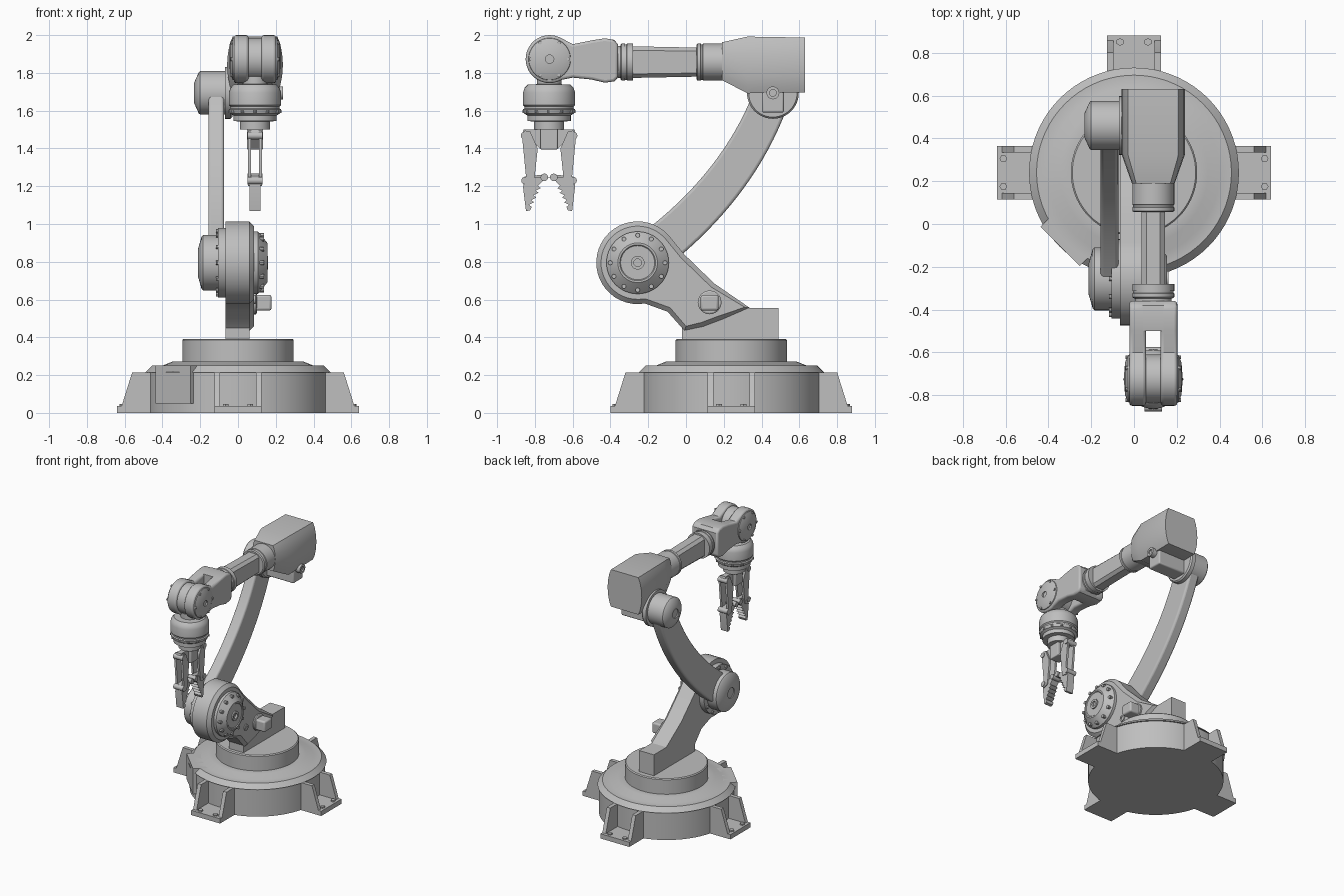
import bpy, bmesh
from math import sin, cos, pi, radians
from mathutils import Matrix, Vector

if "Cube" in bpy.data.objects:
    bpy.data.objects.remove(bpy.data.objects["Cube"])

grey = bpy.data.materials.new("machine_grey")
grey.use_nodes = True
grey.diffuse_color = (0.52, 0.52, 0.52, 1)
grey.node_tree.nodes["Principled BSDF"].inputs["Base Color"].default_value = (0.52, 0.52, 0.52, 1)
parts = []


def finish(name, bm, bevel=0):
    bmesh.ops.recalc_face_normals(bm, faces=bm.faces)
    mesh = bpy.data.meshes.new(name)
    bm.to_mesh(mesh)
    bm.free()
    mesh.materials.append(grey)
    ob = bpy.data.objects.new(name, mesh)
    bpy.context.collection.objects.link(ob)
    if bevel:
        mod = ob.modifiers.new("edge_bevel", "BEVEL")
        mod.width, mod.segments, mod.limit_method = bevel, 3, "ANGLE"
        mod.angle_limit = radians(40)
    parts.append(ob)
    return ob


def loft(name, rings, bevel=0):
    """Skin a list of equal-length point rings and cap both ends."""
    bm = bmesh.new()
    rows = [[bm.verts.new(p) for p in ring] for ring in rings]
    n = len(rows[0])
    for a, b in zip(rows, rows[1:]):
        for i in range(n):
            bm.faces.new((a[i], a[(i + 1) % n], b[(i + 1) % n], b[i]))
    bm.faces.new(rows[0])
    bm.faces.new(rows[-1])
    return finish(name, bm, bevel)


def lathe(name, profile, centre, axis="Z", seg=48):
    """Turn (radius, position) pairs about an axis through centre."""
    rings = []
    for r, h in profile:
        r = max(r, 0.001)
        ring = []
        for i in range(seg):
            u, v = r * cos(2 * pi * i / seg), r * sin(2 * pi * i / seg)
            p = {"X": (h, u, v), "Y": (u, h, v), "Z": (u, v, h)}[axis]
            ring.append(Vector(p) + Vector(centre))
        rings.append(ring)
    return loft(name, rings)


def prism(name, outline, x0, x1, bevel=0):
    return loft(name, [[(x, y, z) for y, z in outline] for x in (x0, x1)], bevel)


def box(name, lo, hi, bevel=0):
    return prism(name, [(lo[1], lo[2]), (hi[1], lo[2]), (hi[1], hi[2]), (lo[1], hi[2])],
                 lo[0], hi[0], bevel)


def arc(c, r, a0, a1, n=28):
    steps = [radians(a0 + (a1 - a0) * i / n) for i in range(n + 1)]
    return [(c[0] + r * cos(a), c[1] + r * sin(a)) for a in steps]


def bolt_ring(name, c, r, x0, x1, count, size):
    for i in range(count):
        a = 2 * pi * i / count
        lathe(name, [(size, x0), (size, x1)], (0, c[0] + r * cos(a), c[1] + r * sin(a)), "X", 8)


# Round base, raised turntable
BASE = (0, 0.24, 0)
lathe("base", [(0, 0), (.48, 0), (.48, .215), (.49, .215), (.455, .25), (.40, .25),
               (.345, .272), (.295, .272), (.295, .385), (.288, .392), (0, .392)], BASE, seg=72)

# Four bracket feet with ribs and bolts
for k in range(4):
    foot = [box("foot_plate", (.4, -.125, 0), (.64, .125, .037))]
    for s in (-1, 1):
        rib = [(.4, 0), (.635, 0), (.615, .04), (.56, .215), (.4, .215)]
        foot.append(loft("foot_rib", [[(x, y * s, z) for x, z in rib] for y in (.095, .125)]))
        foot.append(lathe("foot_bolt", [(.018, .03), (.018, .048)], (.61, .065 * s, 0), seg=6))
    turn = Matrix.Translation(BASE) @ Matrix.Rotation(k * pi / 2, 4, "Z")
    for ob in foot:
        ob.data.transform(turn)

# Cable connection box set at a diagonal
conn = box("connector_box", (.38, -.13, .05), (.487, .13, .25))
conn.data.transform(Matrix.Translation(BASE) @ Matrix.Rotation(radians(225), 4, "Z"))

# Shoulder: pedestal and teardrop housing with a chamfered outer side
SH = (-.256, .795)
box("shoulder_pedestal", (-.065, -.02, .39), (.062, .49, .556))
outline = arc(SH, .219, 40, 280) + [(-.098, .536), (-.008, .435), (.09, .455), (.177, .488),
                                    (.336, .557), (.15, .685), (-.008, .838)]
housing = prism("shoulder_housing", outline, -.065, .06)
bm = bmesh.new()
bm.from_mesh(housing.data)
cap = [f for f in bm.faces if f.normal.x > .9]
bmesh.ops.inset_region(bm, faces=cap, thickness=.025, depth=.025)
bm.to_mesh(housing.data)
bm.free()

# Shoulder cover, bolts and motor
SHC = (0, SH[0], SH[1])
lathe("shoulder_cover", [(0, .07), (.165, .07), (.165, .105), (.155, .115), (.105, .155),
                         (.095, .155), (.09, .15), (.036, .15), (.036, .16), (.02, .16),
                         (.02, .145), (0, .145)], SHC, "X")
bolt_ring("cover_bolt", SH, .145, .1, .137, 12, .012)
lathe("shoulder_plate", [(0, -.06), (.185, -.06), (.185, -.105), (0, -.105)], SHC, "X")
bolt_ring("plate_bolt", SH, .168, -.1, -.117, 12, .011)
lathe("shoulder_motor", [(0, -.1), (.147, -.1), (.147, -.185), (.138, -.193), (.072, -.212),
                         (.04, -.212), (.04, -.205), (0, -.205)], SHC, "X")

# Square knob and small plug on the housing
lathe("knob_collar", [(.063, .08), (.063, .095), (.055, .1)], (0, .125, .585), "X", 24)
box("knob", (.08, .078, .542), (.177, .172, .625), .012)
lathe("housing_plug", [(.024, .08), (.024, .092), (.012, .092), (.012, .087)],
      (0, -.024, .6), "X", 16)

# Curved lower link swept along a quadratic curve
EL = (.46, 1.694)
P0, P1, P2 = Vector(SH), Vector((.278, 1.175)), Vector(EL)
left, right = [], []
for i in range(21):
    t = i / 20
    p = P0 * (1 - t) ** 2 + P1 * 2 * t * (1 - t) + P2 * t * t
    d = ((P1 - P0) * (1 - t) + (P2 - P1) * t).normalized()
    n = Vector((-d.y, d.x)) * (.112 - .015 * t)
    left.append(p + n)
    right.append(p - n)
prism("lower_link", left + right[::-1], -.157, -.073, .015)

# Elbow: motor, flange and pivot lug
ELC = (0, EL[0], EL[1])
lathe("elbow_motor", [(0, -.06), (.115, -.06), (.115, -.2), (.108, -.208), (.055, -.232),
                      (.035, -.232), (.035, -.224), (0, -.224)], ELC, "X")
lathe("elbow_flange", [(0, -.07), (.137, -.07), (.137, -.04), (.128, -.03), (0, -.03)], ELC, "X")
box("elbow_lug", (-.04, EL[0] - .058, 1.59), (.2, EL[0] + .058, 1.72), .01)
lathe("elbow_pin", [(0, .1), (.034, .1), (.034, .237), (.018, .237), (.018, .227), (0, .227)],
      ELC, "X", 24)

# Forearm motor case with bulged sides, and the shaft
CX, CZ = .09, 1.857


def section(half, y, zc, w, h):
    ring = half + [(-u, v) for u, v in reversed(half)]
    return [(CX + u * w, y, zc + v * h) for u, v in ring]


bulge = [(.8, 1), (.9, .75), (.97, .4), (1, 0), (.97, -.4), (.9, -.75), (.8, -1)]
loft("forearm_case", [section(bulge, .19, 1.862, .1, .1), section(bulge, .325, 1.842, .148, .15),
                      section(bulge, .63, 1.842, .148, .145)])
octagon = [(.6, 1), (1, .75), (1, -.75), (.6, -1)]
loft("forearm_shaft", [section(octagon, .1, CZ, .054, .076), section(octagon, -.3, CZ, .054, .084)])
for name, y0, y1 in (("rear_collar", .2, .055), ("front_collar", -.28, -.347)):
    lathe(name, [(0, y0), (.098, y0), (.098, y1 + .035), (.094, y1 + .033), (.094, y1 + .025),
                 (.098, y1 + .023), (.098, y1 + .006), (.09, y1), (0, y1)], (CX, 0, CZ), "Y")
lathe("wrist_socket", [(0, -.33), (.085, -.33), (.085, -.38), (0, -.38)], (CX, 0, CZ), "Y")

# Wrist fork: two cheeks, web, side covers and tongue
WR = (-.722, 1.873)
back = [(-.5, 1.972), (-.43, 1.983), (-.38, 1.975), (-.36, 1.95),
        (-.36, 1.775), (-.38, 1.755), (-.43, 1.748), (-.5, 1.765)]
cheek = arc(WR, .127, 300, 60, 24) + [(-.6, 1.952)] + back + [(-.6, 1.775)]
for s in (-1, 1):
    prism("fork_cheek", cheek, CX + s * .034, CX + s * .112, .014)
    lathe("fork_cover", [(0, .1 * s), (.115, .1 * s), (.11, .118 * s), (.075, .132 * s),
                         (.022, .136 * s), (.022, .126 * s), (0, .126 * s)], (CX, *WR), "X")
    bolt_ring("fork_bolt", WR, .1, CX + s * .11, CX + s * .13, 6, .009)
prism("fork_web", back, CX - .05, CX + .05)
lathe("wrist_tongue", [(0, -.036), (.112, -.036), (.112, .036), (0, .036)], (CX, *WR), "X")

# Wrist rotor
GY = -.725
lathe("wrist_rotor", [(0, 1.78), (.065, 1.78), (.065, 1.74), (.112, 1.738), (.13, 1.72),
                      (.138, 1.695), (.138, 1.63), (.13, 1.622), (.13, 1.612), (.138, 1.607),
                      (.132, 1.585), (.115, 1.575), (.115, 1.545), (.08, 1.543), (.08, 1.5),
                      (0, 1.5)], (CX, GY, 0))
for i in range(12):
    a = 2 * pi * i / 12
    lathe("rotor_bolt", [(.009, 1.588), (.009, 1.603)],
          (CX + .132 * cos(a), GY + .132 * sin(a), 0), seg=8)

# Gripper palm
palm = [(-.135, 1.5), (.135, 1.5), (.145, 1.465), (.1, 1.455), (.05, 1.4), (-.05, 1.4),
        (-.1, 1.455), (-.145, 1.465)]
prism("gripper_palm", [(GY + y, z) for y, z in palm], CX - .02, CX + .02)
box("palm_block", (CX - .043, GY - .045, 1.395), (CX + .043, GY + .045, 1.51), .006)

# Fingers: twin outer links, knuckle and toothed jaw on each side
link = [(.1, 1.49), (.13, 1.495), (.143, 1.465), (.122, 1.25), (.14, 1.235), (.125, 1.2),
        (.085, 1.21), (.075, 1.26), (.06, 1.4)]
knuckle = [(0, 1.245), (.03, 1.262), (.13, 1.25), (.13, 1.215), (.03, 1.232)]
jaw = [(.02, 1.245), (.06, 1.25), (.135, 1.238), (.137, 1.19), (.122, 1.068), (.1, 1.072)]
for i in range(5):
    y, z = .1 - .012 * i, 1.09 + .025 * i
    jaw += [(y - .008, z), (y + .006, z + .012)]
jaw.append((.045, 1.215))
for s in (-1, 1):
    def side(pts):
        return [(GY + s * y, z) for y, z in pts]
    for x in (-.036, .02):
        prism("finger_link", side(link), CX + x, CX + x + .016)
    prism("finger_knuckle", side(knuckle), CX - .018, CX + .018)
    prism("finger_jaw", side(jaw), CX - .03, CX + .03)
    for y, z in ((.13, 1.468), (.127, 1.23), (.025, 1.247)):
        lathe("finger_pin", [(.02, -.041), (.02, .041)], (CX, GY + s * y, z), "X", 16)

# Smooth shading with sharp edges kept
bpy.ops.object.select_all(action="DESELECT")
for ob in parts:
    ob.select_set(True)
bpy.context.view_layer.objects.active = parts[0]
bpy.ops.object.shade_smooth_by_angle(angle=radians(30))
